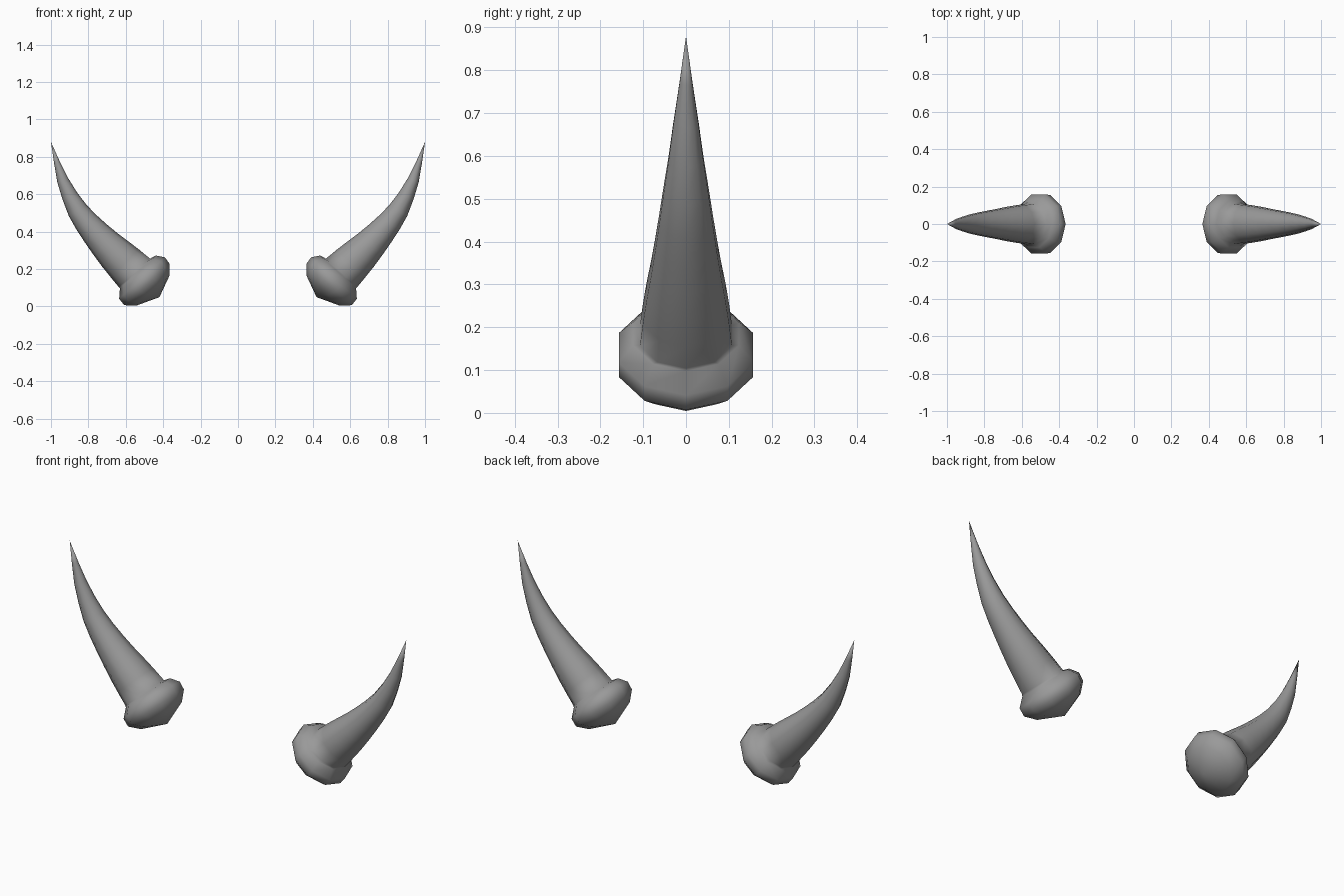
import bpy, bmesh, math
from mathutils import Vector

cube = bpy.data.objects.get("Cube")
if cube:
    bpy.data.objects.remove(cube, do_unlink=True)

grey = bpy.data.materials.new("horn grey")
grey.use_nodes = True
colour = (0.32, 0.32, 0.32, 1)
grey.diffuse_color = colour
grey.node_tree.nodes["Principled BSDF"].inputs["Base Color"].default_value = colour

SIDES = 10
BASE_AXIS = Vector((0.67, 0, 0.74)).normalized()

# Rings as (x, z, radius): the rounded collar, then the curving horn
COLLAR = [(0.455, 0.085, 0.12), (0.487, 0.117, 0.164),
          (0.513, 0.152, 0.165), (0.535, 0.185, 0.13)]
HORN = [(0.554, 0.18, 0.113), (0.605, 0.23, 0.106), (0.658, 0.282, 0.097),
        (0.71, 0.335, 0.086), (0.76, 0.39, 0.076), (0.81, 0.449, 0.066),
        (0.857, 0.513, 0.056), (0.9, 0.592, 0.043), (0.937, 0.675, 0.031),
        (0.968, 0.77, 0.016)]
POLE = (0.42, 0, 0.05)
TIP = (1.0, 0, 0.88)


def axis_at(i, rings):
    """Direction of the centre line at a ring."""
    if i <= len(COLLAR):
        return BASE_AXIS
    a = rings[i - 1]
    b = rings[i + 1] if i + 1 < len(rings) else (TIP[0], TIP[2])
    return Vector((b[0] - a[0], 0, b[1] - a[1])).normalized()


def build_horn(name, side):
    bm = bmesh.new()
    rings = COLLAR + HORN
    loops = []
    for i, (x, z, r) in enumerate(rings):
        axis = axis_at(i, rings)
        across = Vector((axis.z, 0, -axis.x))
        loop = []
        for k in range(SIDES):
            a = math.tau * k / SIDES
            p = Vector((x, 0, z)) + r * (math.cos(a) * across + math.sin(a) * Vector((0, 1, 0)))
            loop.append(bm.verts.new(p))
        loops.append(loop)
    pole, tip = bm.verts.new(POLE), bm.verts.new(TIP)
    for k in range(SIDES):
        n = (k + 1) % SIDES
        for low, high in zip(loops, loops[1:]):
            bm.faces.new((low[k], low[n], high[n], high[k]))
        bm.faces.new((pole, loops[0][n], loops[0][k]))
        bm.faces.new((tip, loops[-1][k], loops[-1][n]))
    for v in bm.verts:
        v.co.x *= side
    bmesh.ops.recalc_face_normals(bm, faces=bm.faces)
    for f in bm.faces:
        f.smooth = True
    mesh = bpy.data.meshes.new(name)
    bm.to_mesh(mesh)
    bm.free()
    mesh.materials.append(grey)
    bpy.context.collection.objects.link(bpy.data.objects.new(name, mesh))


build_horn("left_horn", 1)
build_horn("right_horn", -1)
